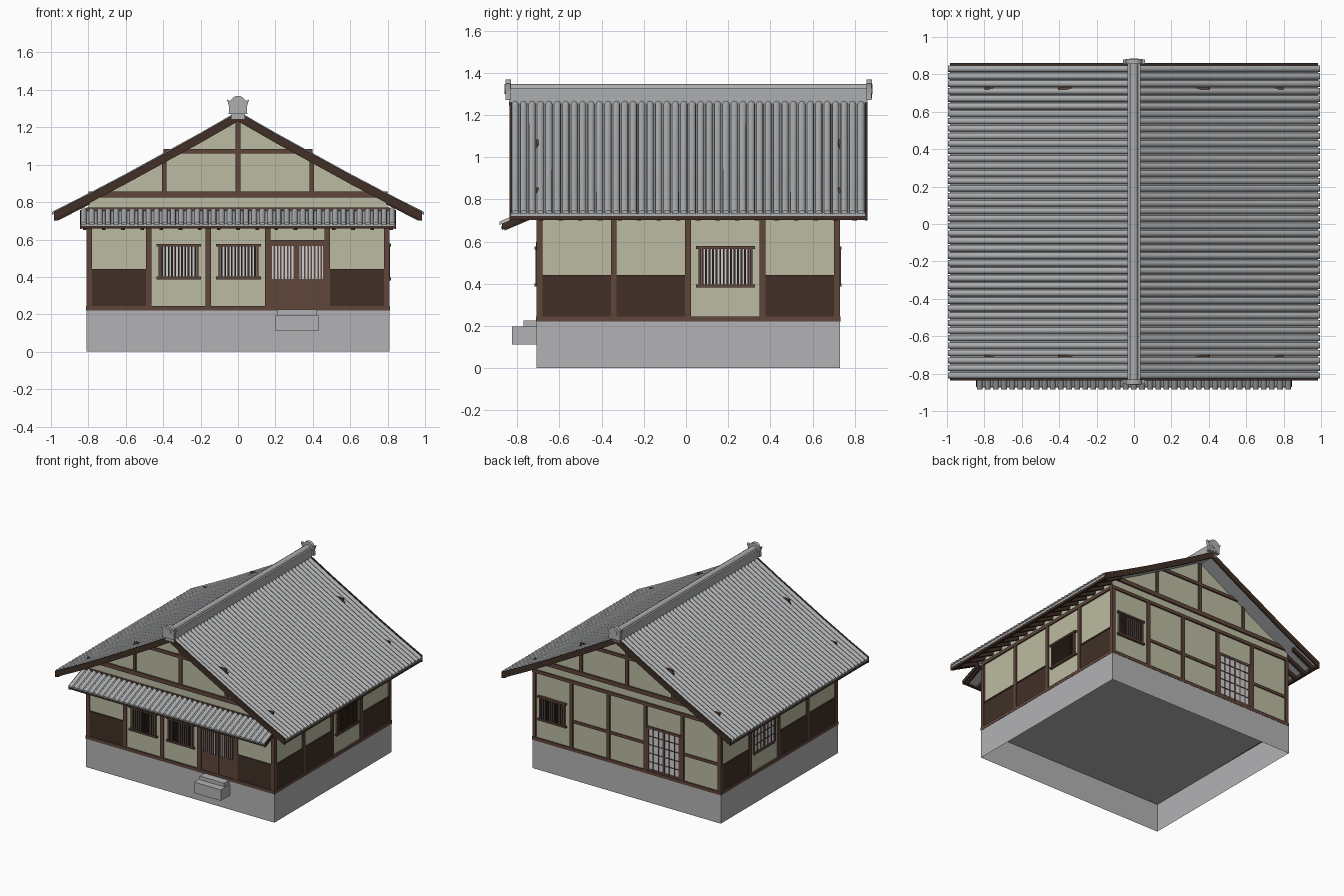
import bpy, bmesh, math
from mathutils import Vector

if "Cube" in bpy.data.objects:
    bpy.data.objects.remove(bpy.data.objects["Cube"])


def material(name, color):
    m = bpy.data.materials.new(name)
    m.use_nodes = True
    m.diffuse_color = (*color, 1)
    m.node_tree.nodes["Principled BSDF"].inputs["Base Color"].default_value = (*color, 1)
    return m


PLASTER = material("plaster", (0.50, 0.50, 0.36))
DARK = material("dark_wood", (0.052, 0.030, 0.020))
WOOD = material("frame_wood", (0.115, 0.062, 0.044))
TILE = material("roof_tile", (0.42, 0.43, 0.44))
STONE = material("foundation_stone", (0.45, 0.45, 0.46))
PAPER = material("window_paper", (0.62, 0.63, 0.65))


def finish(name, bm, mat, smooth=False):
    bmesh.ops.recalc_face_normals(bm, faces=bm.faces)
    mesh = bpy.data.meshes.new(name)
    bm.to_mesh(mesh)
    bm.free()
    mesh.materials.append(mat)
    ob = bpy.data.objects.new(name, mesh)
    bpy.context.collection.objects.link(ob)
    if smooth:
        bpy.ops.object.select_all(action="DESELECT")
        ob.select_set(True)
        bpy.context.view_layer.objects.active = ob
        bpy.ops.object.shade_smooth_by_angle(angle=math.radians(50))
    return ob


def prism(bm, pts, lo, hi, along="y"):
    """Extrude a closed outline (horizontal, z) along y or x."""
    def at(p, t):
        return (p[0], t, p[1]) if along == "y" else (t, p[0], p[1])
    a = [bm.verts.new(at(p, lo)) for p in pts]
    b = [bm.verts.new(at(p, hi)) for p in pts]
    bm.faces.new(a)
    bm.faces.new(b[::-1])
    for i in range(len(pts)):
        j = (i + 1) % len(pts)
        bm.faces.new((a[i], b[i], b[j], a[j]))


def box(bm, x0, x1, y0, y1, z0, z1):
    prism(bm, [(x0, z0), (x1, z0), (x1, z1), (x0, z1)], y0, y1)


def rolls(bm, path, centers, r, along="y"):
    """Half-round tile rows sweeping down a path of (horizontal, z)."""
    arc = [math.pi * k / 6 for k in range(7)]
    for c in centers:
        rings = []
        for h, z in path:
            ring = []
            for t in arc:
                s, zz = c + r * math.cos(t), z + r * math.sin(t)
                ring.append(bm.verts.new((h, s, zz) if along == "y" else (s, h, zz)))
            rings.append(ring)
        for p, q in zip(rings, rings[1:]):
            for k in range(6):
                bm.faces.new((p[k], p[k + 1], q[k + 1], q[k]))
        bm.faces.new(rings[-1])


# Wall frame: u runs along the wall, d is the distance out from the plaster
WX, WF, WB = 0.80, -0.70, 0.72


def on_wall(bm, side, u0, u1, z0, z1, d0, d1):
    if side == "front":
        box(bm, u0, u1, WF - d1, WF - d0, z0, z1)
    elif side == "back":
        box(bm, u0, u1, WB + d0, WB + d1, z0, z1)
    elif side == "right":
        box(bm, WX + d0, WX + d1, u0, u1, z0, z1)
    else:
        box(bm, -WX - d1, -WX - d0, u0, u1, z0, z1)


def bars(bm, side, u0, u1, z0, z1, n, w, d0, d1):
    for i in range(n):
        u = u0 + (u1 - u0) * (i + 0.5) / n
        on_wall(bm, side, u - w / 2, u + w / 2, z0, z1, d0, d1)


# Foundation: open underneath
bm = bmesh.new()
box(bm, -0.81, 0.81, -0.71, 0.73, 0, 0.22)
under = [f for f in bm.faces if f.calc_center_median().z < 0.01]
bmesh.ops.delete(bm, geom=under, context="FACES")
finish("foundation", bm, STONE)

# Entrance steps
bm = bmesh.new()
box(bm, 0.20, 0.43, -0.825, -0.71, 0.112, 0.197)
box(bm, 0.21, 0.42, -0.77, -0.71, 0.197, 0.225)
finish("entrance_steps", bm, STONE)

# Roof line, from ridge to eave, and plaster body shaped to fit below it
ROOF = [(0.0, 1.27), (0.2, 1.155), (0.4, 1.045), (0.6, 0.935), (0.8, 0.83), (0.985, 0.737)]


def band(x_from, top, bottom, sign):
    part = [(x, z) for x, z in ROOF if x >= x_from]
    upper = [(sign * x, z + top) for x, z in part]
    lower = [(sign * x, z + bottom) for x, z in part]
    return upper + lower[::-1]


bm = bmesh.new()
half = [(x, z - 0.012) for x, z in ROOF[:5]]
outline = [(x, z) for x, z in half] + [(WX, 0.222), (-WX, 0.222)]
outline += [(-x, z) for x, z in half[:0:-1]]
prism(bm, outline, WF, WB)
finish("plaster_walls", bm, PLASTER)

# Timber frame: sills, posts, head beams and gable ties
X_POSTS = [-0.795 + 0.318 * i for i in range(6)]
Y_POSTS = [-0.695 + 0.3525 * i for i in range(5)]
bm = bmesh.new()
for side, posts, e0, e1 in (("front", X_POSTS, -0.812, 0.812), ("back", X_POSTS, -0.812, 0.812),
                            ("right", Y_POSTS, -0.712, 0.732), ("left", Y_POSTS, -0.712, 0.732)):
    on_wall(bm, side, e0, e1, 0.22, 0.245, 0, 0.012)
    for u in posts:
        on_wall(bm, side, u - 0.014, u + 0.014, 0.24, 0.76, 0, 0.010)
    on_wall(bm, side, e0, e1, 0.745, 0.77, 0, 0.011)
for side in ("front", "back"):
    on_wall(bm, side, -0.80, 0.80, 0.825, 0.857, 0, 0.012)
    on_wall(bm, side, -0.397, 0.397, 1.06, 1.084, 0, 0.012)
    on_wall(bm, side, -0.014, 0.014, 0.85, 1.24, 0, 0.010)
    for u in (-0.395, 0.395):
        on_wall(bm, side, u - 0.012, u + 0.012, 0.85, 1.06, 0, 0.010)
# Rails across the plain bays at the back
for a in (0, 2, 3):
    on_wall(bm, "back", X_POSTS[a], X_POSTS[a + 1], 0.44, 0.462, 0, 0.008)
finish("timber_frame", bm, WOOD)

# Dark wainscot boards
bm = bmesh.new()
for side, posts, bays in (("front", X_POSTS, (0, 4)), ("right", Y_POSTS, (0, 1, 3)),
                          ("left", Y_POSTS, (0, 1, 3))):
    for b in bays:
        on_wall(bm, side, posts[b], posts[b + 1], 0.24, 0.43, 0, 0.006)
        on_wall(bm, side, posts[b], posts[b + 1], 0.43, 0.442, 0, 0.009)
finish("wainscot_boards", bm, DARK)


# Barred windows
def window(name, side, u0, u1, z0, z1, n):
    bm = bmesh.new()
    on_wall(bm, side, u0, u1, z0, z1, 0, 0.003)
    finish(name + "_paper", bm, PAPER)
    bm = bmesh.new()
    for z in (z0, z1 - 0.014):
        on_wall(bm, side, u0 - 0.012, u1 + 0.012, z, z + 0.014, 0, 0.018)
    for u in (u0, u1 - 0.012):
        on_wall(bm, side, u, u + 0.012, z0, z1, 0, 0.014)
    finish(name + "_frame", bm, WOOD)
    bm = bmesh.new()
    bars(bm, side, u0 + 0.01, u1 - 0.01, z0, z1, n, 0.009, 0.003, 0.012)
    finish(name + "_bars", bm, DARK)


window("front_window_outer", "front", -0.425, -0.21, 0.387, 0.577, 11)
window("front_window_inner", "front", -0.105, 0.11, 0.387, 0.577, 11)
window("right_window", "right", 0.06, 0.315, 0.382, 0.578, 14)
window("back_window", "back", 0.53, 0.75, 0.387, 0.577, 11)


# Paper screens with a lattice
def screen(name, side, u0, u1, z0, z1, cols, rows):
    bm = bmesh.new()
    on_wall(bm, side, u0, u1, z0, z1, 0, 0.004)
    finish(name + "_paper", bm, PAPER)
    bm = bmesh.new()
    for i in range(cols + 1):
        u = u0 + (u1 - u0) * i / cols
        w = 0.008 if i in (0, cols // 2, cols) else 0.003
        on_wall(bm, side, u - w, u + w, z0, z1, 0, 0.009)
    for j in range(rows + 1):
        z = z0 + (z1 - z0) * j / rows
        w = 0.010 if j in (0, rows) else 0.003
        on_wall(bm, side, u0, u1, z - w, z + w, 0, 0.008)
    finish(name + "_lattice", bm, WOOD)


screen("back_screen_door", "back", -0.455, -0.18, 0.25, 0.58, 6, 5)
screen("left_screen_window", "left", 0.06, 0.315, 0.382, 0.578, 6, 3)

# Front sliding door
bm = bmesh.new()
on_wall(bm, "front", 0.17, 0.47, 0.38, 0.58, 0, 0.003)
finish("door_paper", bm, PAPER)
bm = bmesh.new()
on_wall(bm, "front", 0.17, 0.47, 0.24, 0.39, 0, 0.007)
on_wall(bm, "front", 0.17, 0.47, 0.565, 0.597, 0, 0.011)
for u in (0.175, 0.312, 0.324, 0.461):
    on_wall(bm, "front", u - 0.006, u + 0.006, 0.24, 0.57, 0, 0.010)
for u in (0.185, 0.33):
    bars(bm, "front", u, u + 0.125, 0.39, 0.57, 7, 0.008, 0.003, 0.009)
finish("front_door", bm, WOOD)

# Main roof: slab, tile rows, eave boards, rafters and bargeboards
R0, R1 = -0.83, 0.85
ROWS = [R0 + 0.02 + 0.04 * i for i in range(42)]
slab, tiles, boards, rafters, barge = [bmesh.new() for _ in range(5)]
for s in (-1, 1):
    prism(slab, band(0, 0, -0.016, s), R0, R1)
    rolls(tiles, [(s * x, z) for x, z in ROOF] + [(s * 0.994, 0.731)], ROWS, 0.0165)
    x0, x1 = sorted((s * 0.962, s * 0.984))
    box(boards, x0, x1, R0, R1, 0.703, 0.726)
    for i in range(18):
        y = R0 + 0.05 + 0.093 * i
        prism(rafters, [(s * 0.79, 0.825), (s * 0.965, 0.735), (s * 0.965, 0.70), (s * 0.79, 0.79)],
              y - 0.011, y + 0.011)
    for y in (R0 - 0.008, R1 - 0.002):
        prism(barge, band(0, 0.010, -0.038, s), y, y + 0.012)
finish("roof_slab", slab, TILE)
finish("roof_tile_rows", tiles, TILE, True)
finish("eave_boards", boards, DARK)
finish("eave_rafters", rafters, DARK)
finish("bargeboards", barge, DARK)

# Front canopy roof
T, E = (-0.70, 0.757), (-0.872, 0.685)
slab, tiles, wood = bmesh.new(), bmesh.new(), bmesh.new()
prism(slab, [T, E, (E[0], E[1] - 0.014), (T[0], T[1] - 0.014)], -0.838, 0.838, "x")
rolls(tiles, [T, E, (-0.885, 0.678)], [-0.825 + 0.0434 * i for i in range(39)], 0.015, "x")
for x in [-0.82 + 0.1025 * i for i in range(17)]:
    prism(wood, [(T[0], 0.743), (-0.86, 0.675), (-0.86, 0.652), (T[0], 0.72)], x - 0.01, x + 0.01, "x")
box(wood, -0.838, 0.838, -0.874, -0.858, 0.66, 0.673)
for x in (-0.846, 0.838):
    prism(wood, [T, E, (E[0], 0.655), (T[0], 0.727)], x, x + 0.008, "x")
finish("canopy_slab", slab, TILE)
finish("canopy_tile_rows", tiles, TILE, True)
finish("canopy_timber", wood, DARK)


# Ridge cap with end ornaments
def circle(r, z, n=20):
    return [(r * math.cos(math.tau * k / n), z + r * math.sin(math.tau * k / n)) for k in range(n)]


bm = bmesh.new()
box(bm, -0.036, 0.036, -0.84, 0.86, 1.245, 1.325)
prism(bm, circle(0.022, 1.324), -0.845, 0.865)
finish("ridge_cap", bm, TILE, True)
bm = bmesh.new()
for y, out in ((-0.856, -0.004), (0.856, 0.028)):
    prism(bm, [(-0.05, 1.27), (0.05, 1.27), (0.047, 1.31), (0.06, 1.35), (0.035, 1.335),
               (-0.035, 1.335), (-0.06, 1.35), (-0.047, 1.31)], y, y + 0.024)
    prism(bm, circle(0.045, 1.323), y - 0.001, y + 0.025)
    prism(bm, circle(0.024, 1.323), min(y, y + out), max(y + 0.01, y + out))
finish("ridge_end_ornaments", bm, TILE, True)
